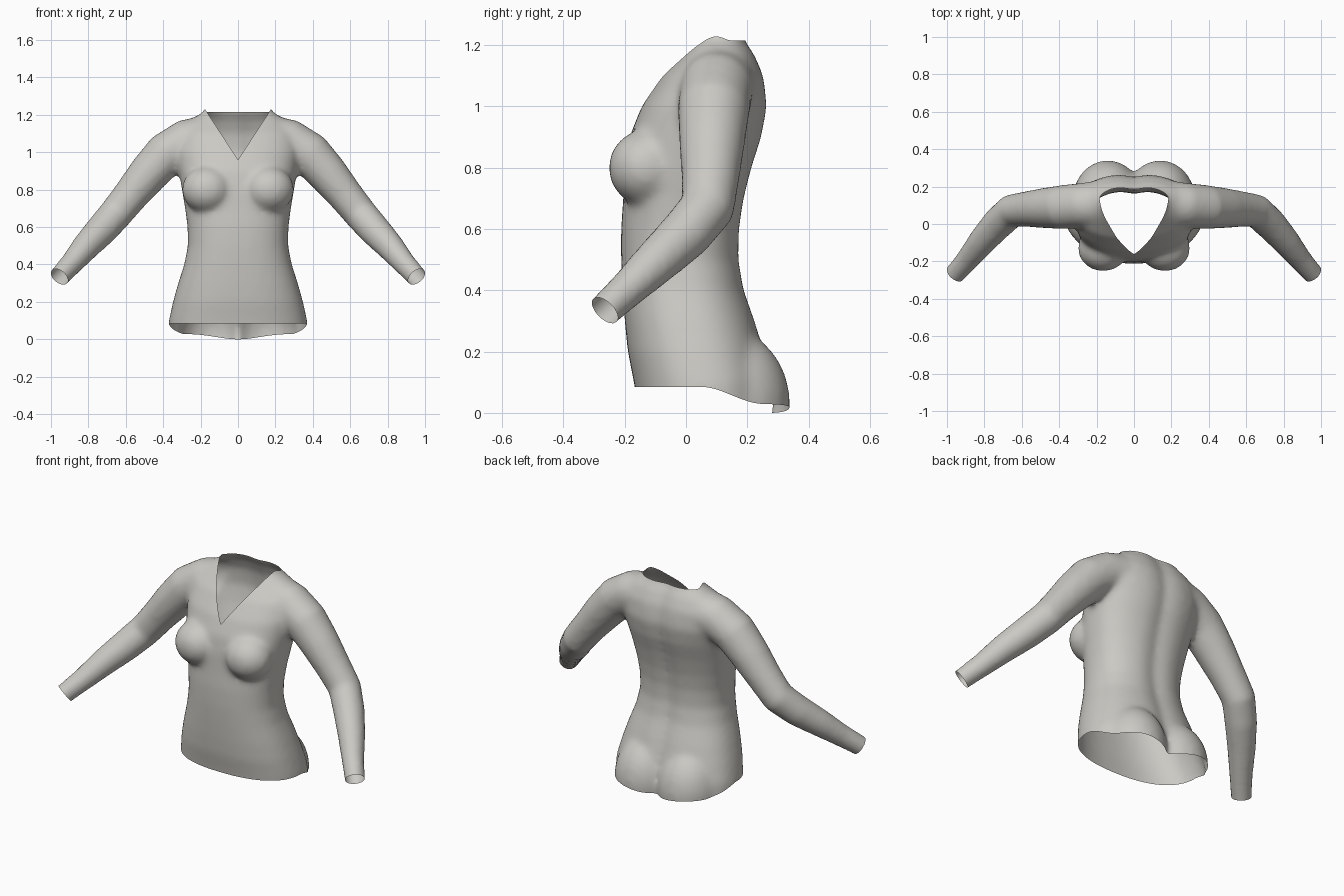
import bpy, bmesh, math
from mathutils import Vector, Matrix

cube = bpy.data.objects.get("Cube")
if cube:
    bpy.data.objects.remove(cube, do_unlink=True)


def smooth(v, a, b):
    t = min(max((v - a) / (b - a), 0), 1)
    return t * t * (3 - 2 * t)


def loft(bm, rings):
    """Closed tube through rings of points."""
    rows = [[bm.verts.new(p) for p in ring] for ring in rings]
    n = len(rows[0])
    for a, b in zip(rows, rows[1:]):
        for i in range(n):
            j = (i + 1) % n
            bm.faces.new((a[i], a[j], b[j], b[i]))
    bm.faces.new(rows[0][::-1])
    bm.faces.new(rows[-1])


def torso_ring(z, half, front, back, n=48):
    """Rounded body section with a shallow spine groove."""
    mid, depth = (front + back) / 2, (back - front) / 2
    ring = []
    for i in range(n):
        a = 2 * math.pi * i / n
        c, s = math.cos(a), math.sin(a)
        x = half * math.copysign(abs(c) ** 0.85, c)
        y = mid + depth * math.copysign(abs(s) ** 0.85, s)
        if s > 0:
            y -= 0.018 * math.exp(-(x / 0.05) ** 2)
        ring.append(Vector((x, y, z)))
    return ring


def sleeve_rings(path, side, n=24):
    """Round sections square to the arm path."""
    pts = [Vector((side * x, y, z)) for x, y, z, r in path]
    rings = []
    for i, p in enumerate(pts):
        t = (pts[min(i + 1, len(pts) - 1)] - pts[max(i - 1, 0)]).normalized()
        u = t.cross(Vector((0, 1, 0))).normalized()
        v = t.cross(u)
        r = path[i][3]
        rings.append([p + r * (u * math.cos(k * math.tau / n) + v * math.sin(k * math.tau / n))
                      for k in range(n)])
    return rings


def ellipsoid(bm, centre, radii):
    m = Matrix.Translation(centre) @ Matrix.Diagonal((*radii, 1))
    bmesh.ops.create_uvsphere(bm, u_segments=32, v_segments=20, radius=1, matrix=m)


# height, half width, front y, back y
TORSO = [
    (-0.12, 0.37, -0.15, 0.27), (0.0, 0.375, -0.155, 0.285), (0.1, 0.37, -0.17, 0.285),
    (0.2, 0.348, -0.19, 0.26), (0.3, 0.32, -0.2, 0.23), (0.4, 0.288, -0.207, 0.195),
    (0.5, 0.268, -0.212, 0.178), (0.6, 0.27, -0.212, 0.18), (0.7, 0.283, -0.205, 0.195),
    (0.8, 0.3, -0.2, 0.22), (0.9, 0.315, -0.185, 0.252), (1.0, 0.33, -0.145, 0.27),
    (1.1, 0.32, -0.08, 0.258), (1.17, 0.26, -0.01, 0.228), (1.22, 0.18, 0.03, 0.195),
    (1.35, 0.15, 0.05, 0.18),
]
# x, y, z, radius
ARM = [
    (0.12, 0.11, 1.08, 0.13), (0.28, 0.1, 1.055, 0.12), (0.385, 0.09, 0.99, 0.118),
    (0.48, 0.085, 0.885, 0.108), (0.57, 0.08, 0.775, 0.096), (0.655, 0.07, 0.67, 0.09),
    (0.73, 0.0, 0.585, 0.086), (0.81, -0.09, 0.5, 0.076), (0.89, -0.19, 0.405, 0.062),
    (0.955, -0.265, 0.335, 0.056), (1.02, -0.34, 0.26, 0.056),
]

# Solid body volume
bm = bmesh.new()
loft(bm, [torso_ring(*row) for row in TORSO])
for side in (-1, 1):
    loft(bm, sleeve_rings(ARM, side))
    ellipsoid(bm, (side * 0.165, -0.13, 0.8), (0.135, 0.123, 0.125))   # bust
    ellipsoid(bm, (side * 0.14, 0.14, 0.03), (0.185, 0.2, 0.24))       # seat
bmesh.ops.recalc_face_normals(bm, faces=bm.faces)
mesh = bpy.data.meshes.new("shirt")
bm.to_mesh(mesh)
bm.free()
shirt = bpy.data.objects.new("shirt", mesh)
bpy.context.collection.objects.link(shirt)

# Fuse and soften the volumes
remesh = shirt.modifiers.new("fuse", 'REMESH')
remesh.mode = 'VOXEL'
remesh.voxel_size = 0.016
soften = shirt.modifiers.new("soften", 'SMOOTH')
soften.factor = 0.5
soften.iterations = 10
deps = bpy.context.evaluated_depsgraph_get()
fused = bpy.data.meshes.new_from_object(shirt.evaluated_get(deps))
shirt.modifiers.clear()
shirt.data = fused
fused.name = "shirt"


def hem_height(x, y):
    drop = 0.055 * smooth(y, 0.05, 0.25)
    return 0.085 - drop - 0.03 * math.exp(-(x / 0.16) ** 2) * smooth(y, 0.2, 0.28)


def neck_height(x, y):
    v_line = 0.96 + 1.53 * abs(x)
    t = smooth(y, 0.08, 0.15)
    return v_line * (1 - t) + 1.215 * t


def bisect(bm, co, no, clear=True):
    geom = bm.verts[:] + bm.edges[:] + bm.faces[:]
    bmesh.ops.bisect_plane(bm, geom=geom, dist=1e-5, plane_co=co, plane_no=no, clear_outer=clear)


def cut_by_height(bm, height, direction):
    """Trim along a curved height line: flatten it, cut, restore."""
    for v in bm.verts:
        v.co.z -= height(v.co.x, v.co.y)
    bisect(bm, (0, 0, 0), (0, 0, direction))
    for v in bm.verts:
        v.co.z += height(v.co.x, v.co.y)


# Open the hem, neckline and cuffs
bm = bmesh.new()
bm.from_mesh(fused)
bisect(bm, (0, 0, 0), (1, 0, 0), clear=False)
cut_by_height(bm, hem_height, -1)
cut_by_height(bm, neck_height, 1)
for side in (-1, 1):
    bisect(bm, (side * 0.955, -0.265, 0.335), (side * 0.515, -0.6, -0.6))
bm.to_mesh(fused)
bm.free()

# Cloth colour
cloth = bpy.data.materials.new("warm_grey_cloth")
cloth.use_nodes = True
colour = (0.6, 0.585, 0.55, 1)
cloth.diffuse_color = colour
cloth.node_tree.nodes["Principled BSDF"].inputs["Base Color"].default_value = colour
fused.materials.clear()
fused.materials.append(cloth)

bpy.ops.object.select_all(action='DESELECT')
shirt.select_set(True)
bpy.context.view_layer.objects.active = shirt
bpy.ops.object.shade_smooth_by_angle(angle=math.radians(40))
